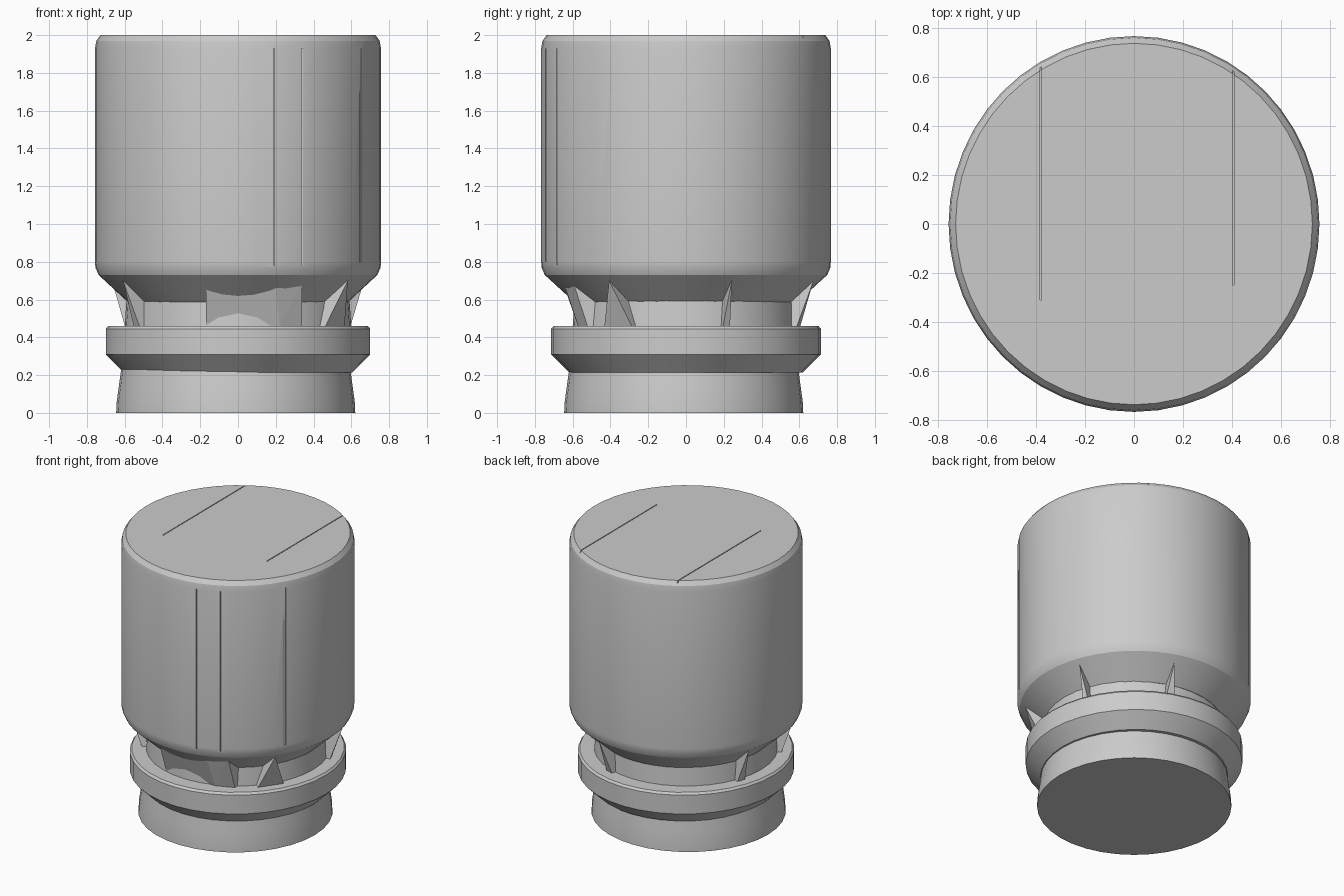
import bpy, bmesh
from math import sin, cos, pi, radians

if "Cube" in bpy.data.objects:
    bpy.data.objects.remove(bpy.data.objects["Cube"])


def finish(name, bm, smooth=None):
    bmesh.ops.recalc_face_normals(bm, faces=bm.faces[:])
    me = bpy.data.meshes.new(name)
    bm.to_mesh(me)
    bm.free()
    ob = bpy.data.objects.new(name, me)
    bpy.context.collection.objects.link(ob)
    if smooth:
        bpy.ops.object.select_all(action='DESELECT')
        ob.select_set(True)
        bpy.context.view_layer.objects.active = ob
        bpy.ops.object.shade_smooth_by_angle(angle=radians(smooth))
    return ob


def lathe(name, profile, n, center=(0, 0), scale=(1, 1), smooth=None):
    """Closed solid of revolution from (radius, z) points, capped both ends."""
    bm = bmesh.new()
    rings = []
    for r, z in profile:
        rings.append([bm.verts.new((center[0] + scale[0] * r * cos(2 * pi * i / n),
                                    center[1] + scale[1] * r * sin(2 * pi * i / n), z))
                      for i in range(n)])
    for a, b in zip(rings, rings[1:]):
        for i in range(n):
            j = (i + 1) % n
            bm.faces.new((a[i], a[j], b[j], b[i]))
    bm.faces.new(rings[0])
    bm.faces.new(rings[-1])
    return finish(name, bm, smooth)


def wedge(name, points):
    """Convex block through the given points."""
    bm = bmesh.new()
    for p in points:
        bm.verts.new(p)
    res = bmesh.ops.convex_hull(bm, input=bm.verts[:])
    loose = [v for v in bm.verts if not v.link_faces]
    bmesh.ops.delete(bm, geom=loose, context='VERTS')
    return finish(name, bm)


# Foot, slightly flared towards the floor
lathe("foot", [(0.633, 0), (0.63, 0.06), (0.619, 0.14), (0.606, 0.235)], 36,
      center=(-0.012, -0.012), smooth=20)

# Collar ring with a sloped underside
lathe("collar", [(0.606, 0.215), (0.70, 0.31), (0.70, 0.445), (0.688, 0.46)], 36,
      scale=(1, 1.02), smooth=20)

# Recessed neck
lathe("neck", [(0.60, 0.455), (0.59, 0.60)], 36, smooth=20)

# Large drum with softened rims
drum = lathe("drum", [(0.585, 0.588), (0.70, 0.695), (0.738, 0.73), (0.755, 0.77),
                      (0.757, 0.80), (0.757, 1.93), (0.750, 1.97), (0.728, 2.0)], 48,
             scale=(1, 1.013), smooth=20)

# Fine seams cut into the drum: (x0, x1, y0, y1, z0, z1)
w = 0.003
seams = [(-0.38 - w, -0.38 + w, -0.31, 0.70, 1.985, 2.05),
         (0.405 - w, 0.405 + w, -0.25, 0.70, 1.985, 2.05),
         (0.19 - w, 0.19 + w, -0.9, -0.73, 0.78, 1.93),
         (0.34 - w, 0.34 + w, -0.9, -0.673, 0.78, 1.93),
         (0.645 - w, 0.645 + w, -0.9, -0.39, 0.8, 1.7),
         (0.65, 0.9, -0.39 - w, -0.39 + w, 0.8, 1.93)]
bm = bmesh.new()
for x0, x1, y0, y1, z0, z1 in seams:
    cube = bmesh.ops.create_cube(bm, size=1)["verts"]
    for v in cube:
        v.co = (x1 if v.co.x > 0 else x0, y1 if v.co.y > 0 else y0, z1 if v.co.z > 0 else z0)
cutter = finish("seam_cutter", bm)
cutter.hide_render = True
cutter.hide_viewport = True
cut = drum.modifiers.new("seams", 'BOOLEAN')
cut.object = cutter
cut.operation = 'DIFFERENCE'
cut.solver = 'EXACT'

# Front block bridging neck and drum
wedge("front_block", [(-0.17, -0.57, 0.455), (0.22, -0.57, 0.455),
                      (-0.17, -0.645, 0.67), (0.34, -0.60, 0.70), (0.2, -0.645, 0.68),
                      (-0.17, -0.45, 0.455), (0.34, -0.45, 0.455),
                      (-0.17, -0.45, 0.67), (0.34, -0.45, 0.70), (0.34, -0.52, 0.455)])


# Triangular ribs between neck and drum: angle, width at the foot
def rib(index, angle, width):
    a = radians(angle)

    def at(r, t, z):
        return (r * cos(a) - t * sin(a), r * sin(a) + t * cos(a), z)
    wedge(f"rib_{index}", [at(0.71, 0, 0.70), at(0.625, -width, 0.455),
                           at(0.625, width, 0.455), at(0.5, -width, 0.455),
                           at(0.5, width, 0.455), at(0.5, 0, 0.70)])


for i, (angle, width) in enumerate([(-35, 0.09), (-149, 0.03), (20, 0.02),
                                    (72, 0.03), (160, 0.03)]):
    rib(i, angle, width)
